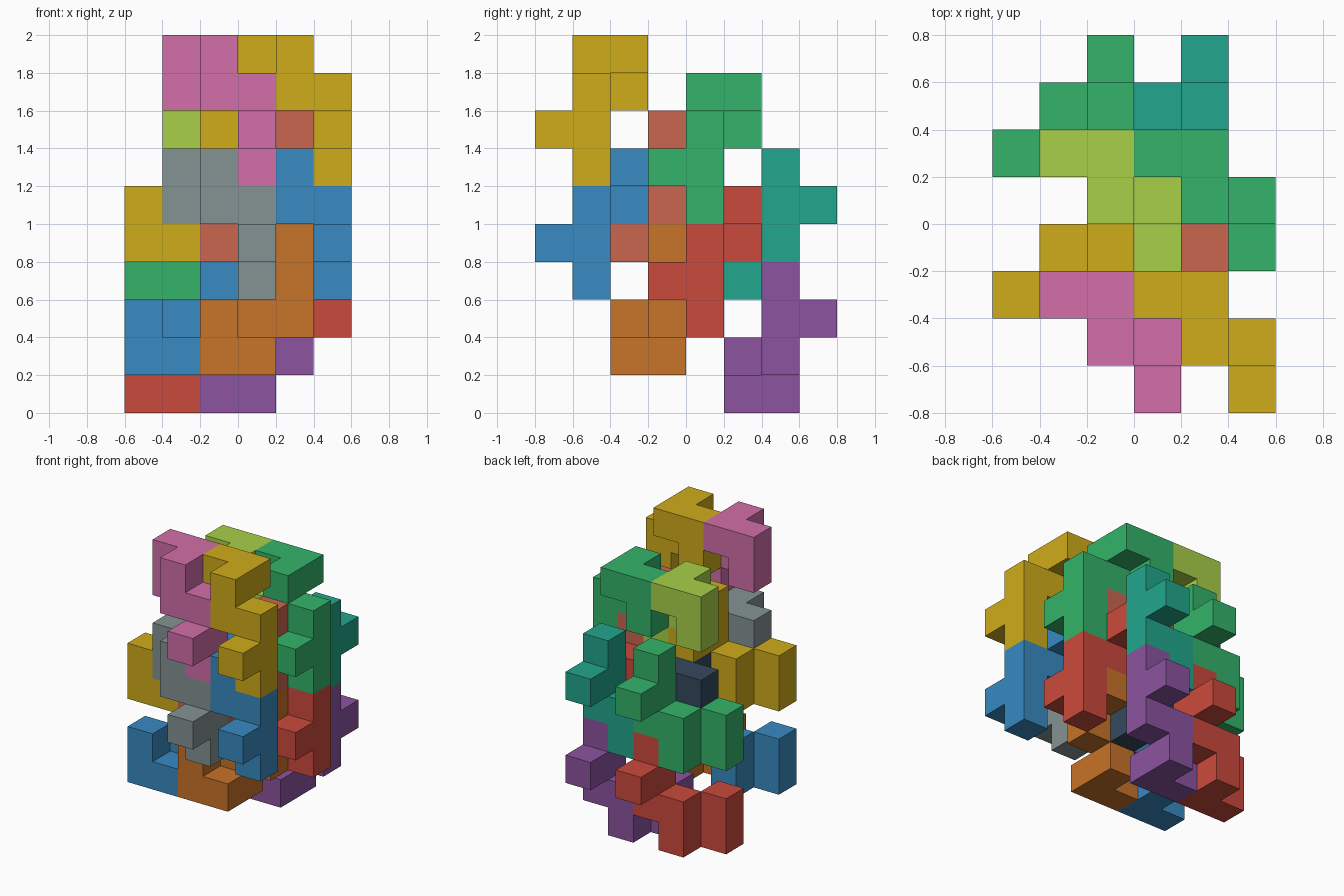
import bpy, bmesh
from mathutils import Vector

if "Cube" in bpy.data.objects:
    bpy.data.objects.remove(bpy.data.objects["Cube"])

CELL = 0.2
ORIGIN = Vector((-0.6, -0.8, 0.0))

# One nine-cube block shape, and the same block turned half round about x
BLOCK = [(0, 2, 3), (0, 2, 2), (1, 2, 3), (1, 1, 3), (1, 1, 2),
         (2, 1, 2), (2, 1, 1), (2, 1, 0), (2, 0, 1)]
TURNED = [(a, 2 - b, 3 - c) for a, b, c in BLOCK]

COLOURS = {
    "red": (203, 74, 61), "blue": (56, 138, 194), "green": (52, 180, 106),
    "gold": (208, 172, 26), "purple": (140, 84, 160), "orange": (200, 115, 40),
    "teal": (34, 166, 140), "pink": (210, 110, 168), "grey": (133, 147, 147),
    "lime": (168, 208, 72), "coral": (202, 102, 80), "navy": (52, 73, 94),
}


def linear(v):
    v /= 255
    return v / 12.92 if v <= 0.04045 else ((v + 0.055) / 1.055) ** 2.4


def material(name):
    mat = bpy.data.materials.get(name)
    if mat is None:
        mat = bpy.data.materials.new(name)
        mat.diffuse_color = (*[linear(v) for v in COLOURS[name]], 1)
        mat.use_nodes = True
        mat.node_tree.nodes["Principled BSDF"].inputs["Base Color"].default_value = mat.diffuse_color
    return mat


def add_block(name, shape, offset, colour):
    """Closed outer skin of one block, with flat faces merged."""
    cells = {tuple(c[n] + offset[n] for n in range(3)) for c in shape}
    bm = bmesh.new()
    for cell in cells:
        for axis in range(3):
            for side in (0, 1):
                near = list(cell)
                near[axis] += 2 * side - 1
                if tuple(near) in cells:
                    continue
                u, v = (axis + 1) % 3, (axis + 2) % 3
                corners = []
                for du, dv in ((0, 0), (1, 0), (1, 1), (0, 1)):
                    p = Vector(cell)
                    p[axis] += side
                    p[u] += du
                    p[v] += dv
                    corners.append(bm.verts.new(ORIGIN + p * CELL))
                bm.faces.new(corners if side else corners[::-1])
    bmesh.ops.remove_doubles(bm, verts=bm.verts, dist=0.001)
    bmesh.ops.dissolve_limit(bm, angle_limit=0.01, verts=bm.verts, edges=bm.edges)
    mesh = bpy.data.meshes.new(name)
    bm.to_mesh(mesh)
    bm.free()
    mesh.materials.append(material(colour))
    bpy.context.collection.objects.link(bpy.data.objects.new(name, mesh))


# Upright blocks: front row, then back row
UPRIGHT = [((1, 0, 3), "grey"), ((3, 0, 3), "blue"),
           ((1, 0, 6), "pink"), ((3, 0, 6), "gold"),
           ((1, 3, 2), "navy"), ((3, 3, 2), "red"),
           ((1, 3, 5), "lime"), ((3, 3, 5), "green")]
# Turned blocks interlocking behind them
INVERTED = [((0, 2, 1), "blue"), ((2, 2, 1), "orange"),
            ((0, 2, 4), "gold"), ((2, 2, 4), "coral"),
            ((0, 5, 0), "red"), ((2, 5, 0), "purple"),
            ((0, 5, 3), "green"), ((2, 5, 3), "teal")]

for offset, colour in UPRIGHT:
    add_block(f"upright_block_{colour}", BLOCK, offset, colour)
for offset, colour in INVERTED:
    add_block(f"turned_block_{colour}", TURNED, offset, colour)
